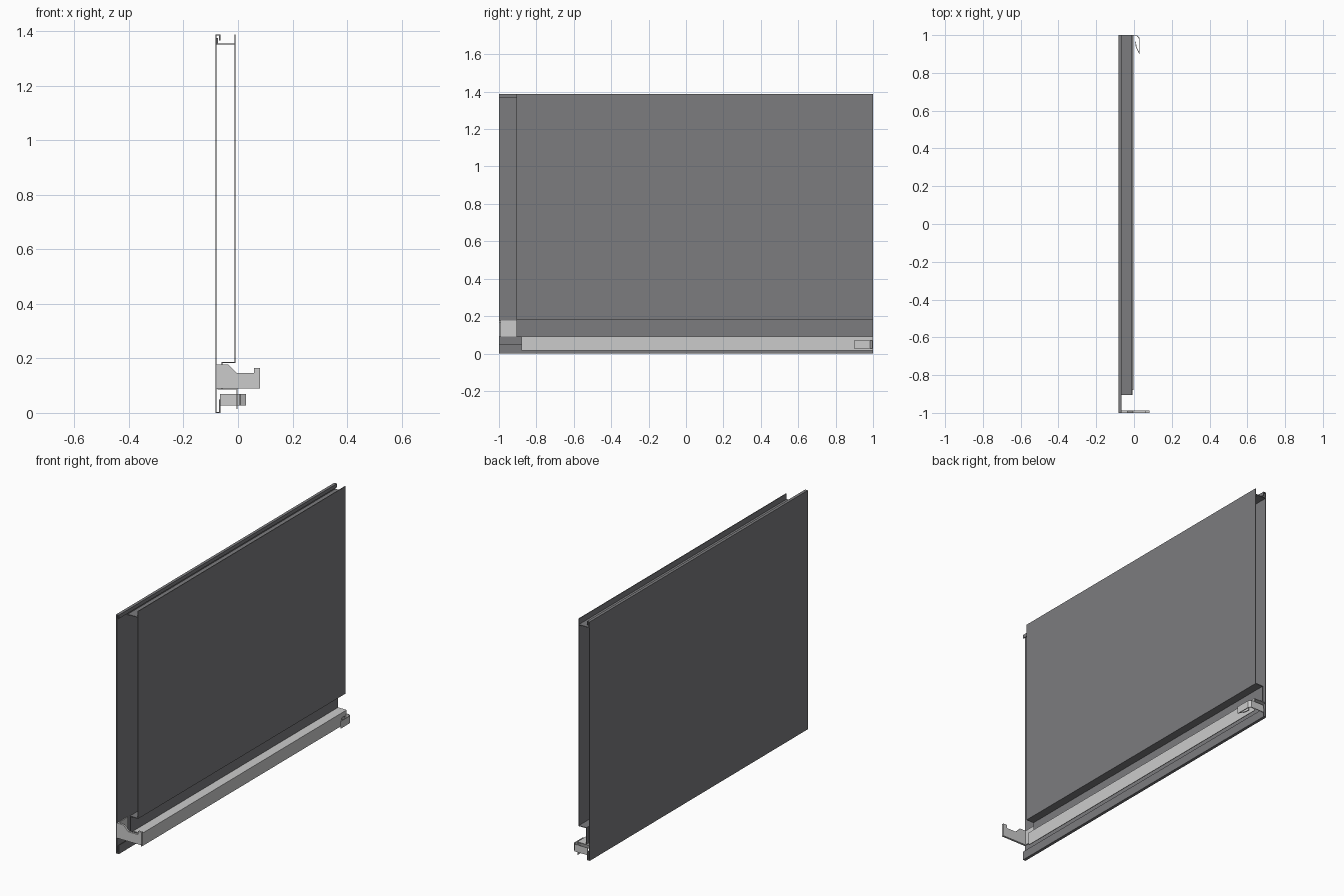
import bpy, bmesh
from mathutils import Vector

if "Cube" in bpy.data.objects:
    bpy.data.objects.remove(bpy.data.objects["Cube"])

T = 0.004  # sheet thickness

dark = bpy.data.materials.new("dark_grey")
dark.diffuse_color = (0.2, 0.2, 0.21, 1)
dark.use_nodes = True
dark.node_tree.nodes["Principled BSDF"].inputs["Base Color"].default_value = dark.diffuse_color


def finish(name, bm, mat=None):
    bmesh.ops.recalc_face_normals(bm, faces=bm.faces)
    mesh = bpy.data.meshes.new(name)
    bm.to_mesh(mesh)
    bm.free()
    ob = bpy.data.objects.new(name, mesh)
    bpy.context.collection.objects.link(ob)
    if mat:
        mesh.materials.append(mat)
    return ob


def folded_sheet(name, path, lo, hi, axis="y", mat=None):
    """Open folded profile swept along an axis and given sheet thickness."""
    def place(p, t):
        return (p[0], t, p[1]) if axis == "y" else (p[0], p[1], t)
    bm = bmesh.new()
    rows = [[bm.verts.new(place(p, t)) for p in path] for t in (lo, hi)]
    for i in range(len(path) - 1):
        bm.faces.new((rows[0][i], rows[0][i + 1], rows[1][i + 1], rows[1][i]))
    ob = finish(name, bm, mat)
    mod = ob.modifiers.new("thickness", "SOLIDIFY")
    mod.thickness, mod.offset, mod.use_even_offset = T, 0, True
    return ob


def plate(name, outline, lo, hi):
    """Closed xz outline extruded along y."""
    bm = bmesh.new()
    face = bm.faces.new([bm.verts.new((x, lo, z)) for x, z in outline])
    geom = bmesh.ops.extrude_face_region(bm, geom=[face])["geom"]
    verts = [g for g in geom if isinstance(g, bmesh.types.BMVert)]
    bmesh.ops.translate(bm, verts=verts, vec=Vector((0, hi - lo, 0)))
    return finish(name, bm)


# Outer skin with folded lips along the top and bottom
folded_sheet("outer_skin", [(-0.067, 1.366), (-0.067, 1.385), (-0.08, 1.385),
                            (-0.08, 0.002), (-0.067, 0.002), (-0.067, 0.05)],
             -1, 1, mat=dark)

# Inner skin, stepping back to a recessed wall at the bottom
folded_sheet("inner_skin", [(-0.011, 1.387), (-0.011, 0.185), (-0.059, 0.185),
                            (-0.059, 0.088)], -0.905, 1, mat=dark)

# Channel floor between the two skins at the top
folded_sheet("top_channel", [(-0.076, 1.375), (-0.076, 1.352), (-0.013, 1.352)],
             -0.905, 1, mat=dark)

# Angle rail below the inner skin
folded_sheet("bottom_rail", [(-0.076, 0.088), (-0.004, 0.088), (-0.004, 0.015)],
             -0.88, 1)

# End bracket: profiled plate with a flange against the outer skin
plate("end_bracket", [(-0.078, 0.09), (0.081, 0.09), (0.081, 0.165), (0.058, 0.165),
                      (0.058, 0.146), (-0.005, 0.146), (-0.035, 0.177),
                      (-0.078, 0.177)], -1, -0.988)
plate("bracket_flange", [(-0.078, 0.09), (-0.073, 0.09), (-0.073, 0.177),
                         (-0.078, 0.177)], -0.988, -0.905)

# Bent strap hook at the far end
folded_sheet("strap_hook", [(-0.066, 0.996), (0.017, 0.996), (0.028, 0.983),
                            (0.028, 0.905), (0.012, 0.935), (0.008, 0.965)],
             0.028, 0.07, axis="z")
